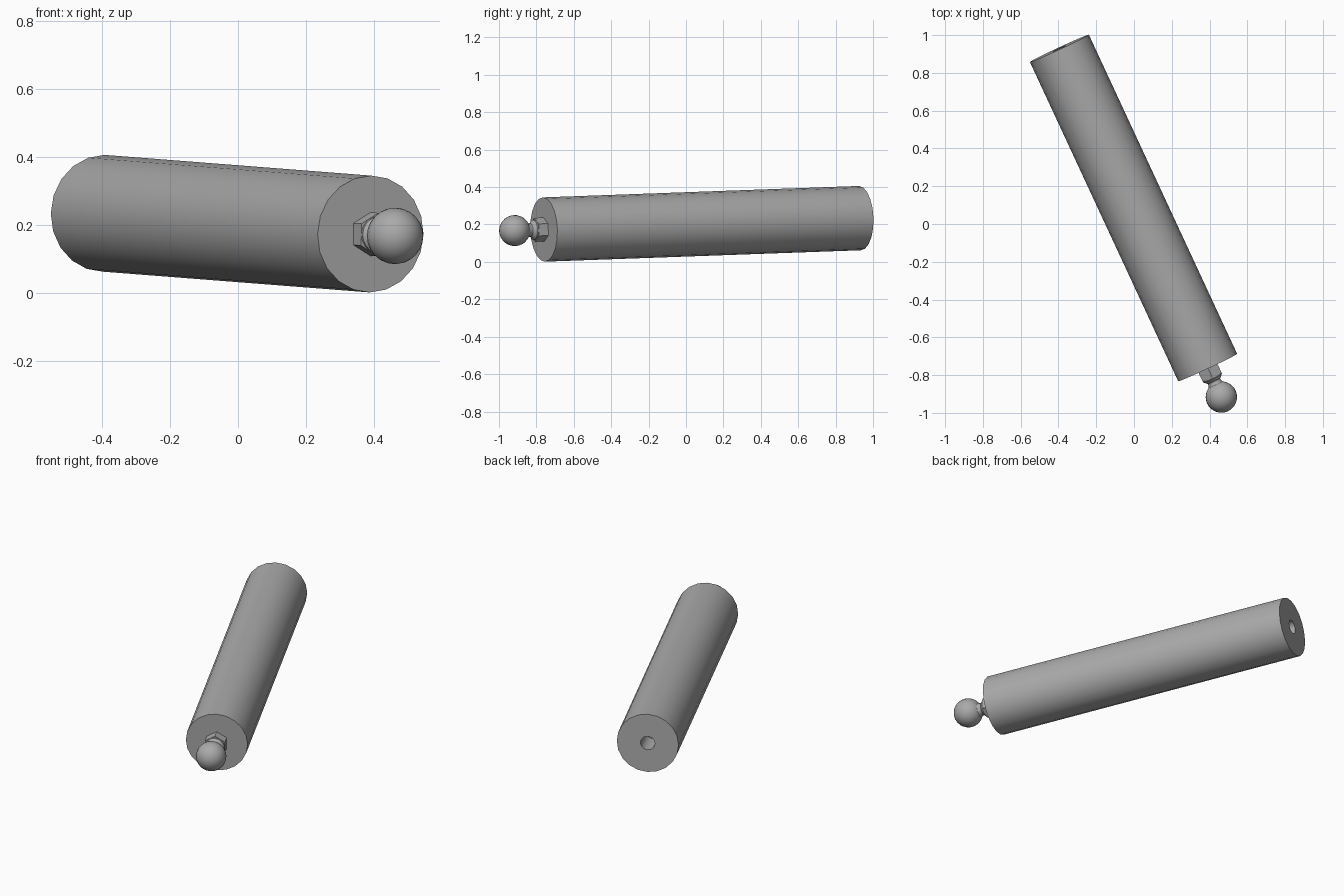
import bpy, bmesh, math
from mathutils import Matrix, Vector

if "Cube" in bpy.data.objects:
    bpy.data.objects.remove(bpy.data.objects["Cube"])

# Handle axis runs from the drilled back end to the ball end
front = Vector((0.39, -0.76, 0.173))
back = Vector((-0.395, 0.93, 0.234))
axis = (front - back).normalized()
length = (front - back).length
side = axis.cross(Vector((0, 0, 1))).normalized()
up = side.cross(axis)
frame = Matrix((side, up, axis)).transposed().to_4x4()
frame.translation = front

steel = bpy.data.materials.new("grey_steel")
steel.diffuse_color = (0.40, 0.40, 0.40, 1)
steel.use_nodes = True
steel.node_tree.nodes["Principled BSDF"].inputs["Base Color"].default_value = steel.diffuse_color


def lathe(name, profile, sides, cap_ends=True):
    """Revolve (radius, distance along axis) points; zero radius makes a pole."""
    bm = bmesh.new()
    rings = []
    for r, d in profile:
        if r < 1e-6:
            rings.append([bm.verts.new((0, 0, d))])
        else:
            angles = [math.pi / 2 + 2 * math.pi * i / sides for i in range(sides)]
            rings.append([bm.verts.new((r * math.cos(a), r * math.sin(a), d)) for a in angles])
    for a, b in zip(rings, rings[1:]):
        for i in range(sides):
            j = (i + 1) % sides
            quad = [a[i % len(a)], a[j % len(a)], b[j % len(b)], b[i % len(b)]]
            bm.faces.new(list(dict.fromkeys(quad)))
    if cap_ends:
        for ring in (rings[0], rings[-1]):
            if len(ring) > 2:
                bm.faces.new(ring)
    bmesh.ops.recalc_face_normals(bm, faces=bm.faces)
    mesh = bpy.data.meshes.new(name)
    bm.to_mesh(mesh)
    bm.free()
    mesh.materials.append(steel)
    obj = bpy.data.objects.new(name, mesh)
    bpy.context.collection.objects.link(obj)
    mesh.transform(frame)
    bpy.ops.object.select_all(action='DESELECT')
    obj.select_set(True)
    bpy.context.view_layer.objects.active = obj
    bpy.ops.object.shade_smooth_by_angle(angle=math.radians(30))
    return obj


# Long cylinder with a blind hole in its back end
lathe("handle_rod", [(0, 0), (0.172, 0), (0.172, -length), (0.04, -length),
                     (0.04, -length + 0.16), (0, -length + 0.16)], 20)

# Hexagonal collar
lathe("hex_collar", [(0.064, -0.005), (0.064, 0.055)], 6)

# Tapered neck between collar and ball
lathe("neck", [(0.055, 0.05), (0.054, 0.062), (0.036, 0.08), (0.036, 0.09), (0.044, 0.105)], 20)

# Ball end
R, C = 0.083, 0.172
lathe("ball", [(R * math.sin(math.pi * i / 16), C - R * math.cos(math.pi * i / 16))
               for i in range(17)], 24)
